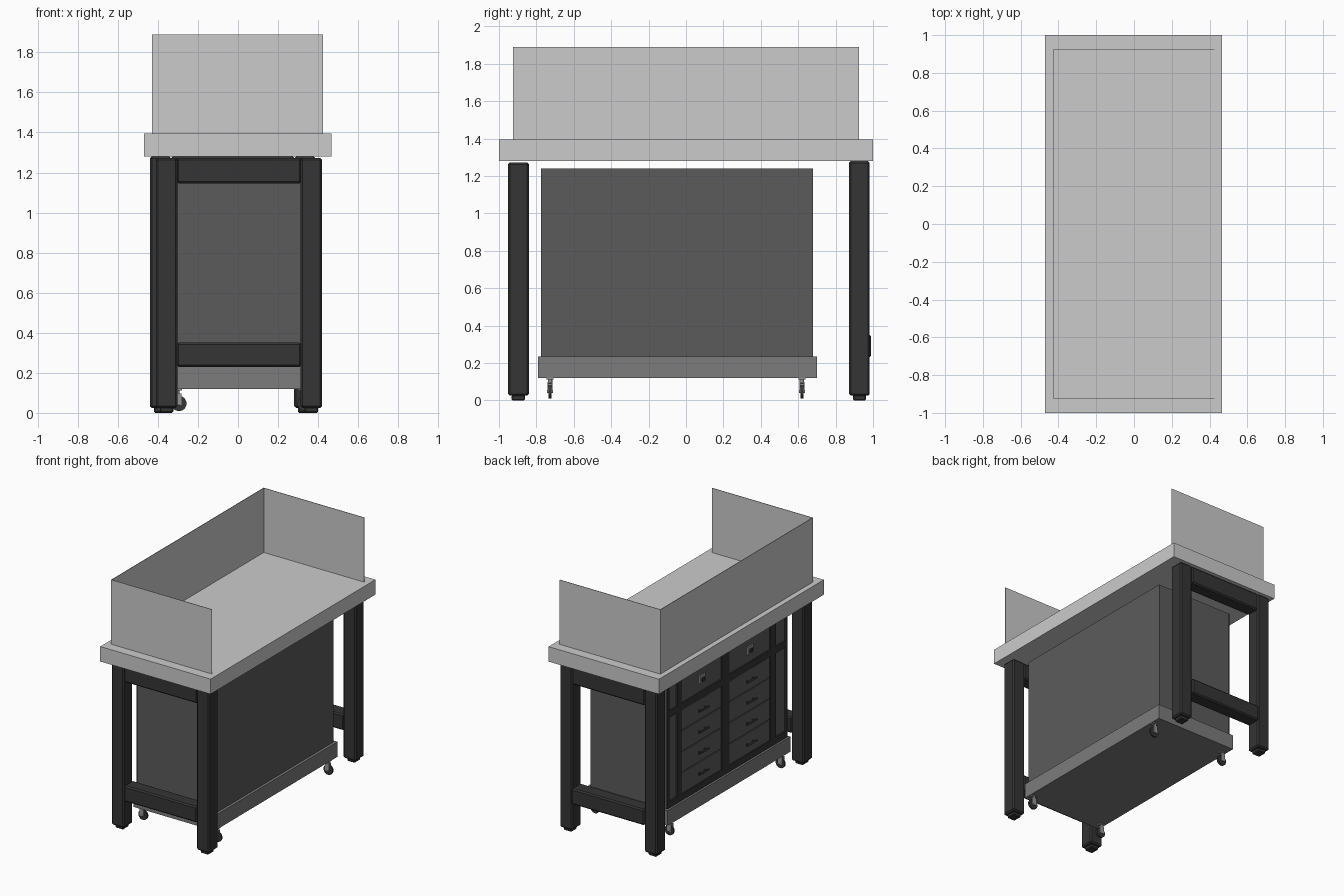
import bpy, math
from mathutils import Vector

if "Cube" in bpy.data.objects:
    bpy.data.objects.remove(bpy.data.objects["Cube"])


def mat(name, v):
    m = bpy.data.materials.new(name)
    m.diffuse_color = (v, v, v, 1)
    m.use_nodes = True
    m.node_tree.nodes["Principled BSDF"].inputs["Base Color"].default_value = m.diffuse_color
    return m


FRAME = mat("dark_frame", 0.035)
BODY = mat("cabinet_grey", 0.105)
BASE = mat("base_grey", 0.2)
METAL = mat("metal", 0.3)


def box(name, x, y, z, m=None, bevel=0):
    """Box from (min, max) ranges on each axis."""
    lo, hi = map(Vector, zip(x, y, z))
    bpy.ops.mesh.primitive_cube_add(size=1, location=(lo + hi) / 2)
    o = bpy.context.object
    o.name = name
    o.scale = hi - lo
    bpy.ops.object.transform_apply(location=False, rotation=False, scale=True)
    if m:
        o.data.materials.append(m)
    if bevel:
        b = o.modifiers.new("chamfer", 'BEVEL')
        b.width, b.segments = bevel, 1
    return o


def cyl(name, loc, r, depth, axis='Z', m=METAL, sides=24):
    rot = {'X': (0, math.pi / 2, 0), 'Y': (math.pi / 2, 0, 0), 'Z': (0, 0, 0)}[axis]
    bpy.ops.mesh.primitive_cylinder_add(vertices=sides, radius=r, depth=depth, location=loc, rotation=rot)
    o = bpy.context.object
    o.name = name
    o.data.materials.append(m)
    bpy.ops.object.shade_smooth_by_angle()
    return o


# worktop and thin splash panels on three sides
box("worktop", (-0.47, 0.467), (-1, 1), (1.28, 1.395))
box("rear_splash_panel", (-0.43, -0.426), (-0.925, 0.925), (1.395, 1.89))
for n, y in (("front", -0.925), ("back", 0.921)):
    box(n + "_splash_panel", (-0.426, 0.425), (y, y + 0.004), (1.395, 1.89))


# end frames: two chamfered legs with feet and two cross rails
def end_frame(name, x0, x1, y0, y1, top, low_y):
    w = 0.107
    for side, x in (("left", x0), ("right", x1 - w)):
        box(f"{name}_{side}_leg", (x, x + w), (y0, y1), (0.025, top), FRAME, 0.01)
        box(f"{name}_{side}_foot", (x + 0.02, x + w - 0.02), (y0 + 0.02, y1 - 0.02), (0, 0.03), FRAME, 0.006)
    rx = (x0 + w - 0.003, x1 - w + 0.003)
    box(name + "_upper_rail", rx, (y0 + 0.003, y1 - 0.003), (1.145, top), FRAME, 0.01)
    box(name + "_lower_rail", rx, low_y, (0.23, 0.352), FRAME, 0.01)


end_frame("front", -0.41, 0.42, -0.952, -0.84, 1.272, (-0.95, -0.843))
end_frame("back", -0.44, 0.387, 0.872, 0.982, 1.28, (0.88, 0.99))

# rolling base and cabinet body
box("rolling_base", (-0.335, 0.355), (-0.79, 0.70), (0.12, 0.235), BASE)
XF = -0.32
box("cabinet_body", (XF + 0.012, 0.335), (-0.775, 0.68), (0.235, 1.24), BODY)

# cabinet face frame
stiles = [(0.66, 0.68), (0.505, 0.56), (-0.07, 0.02), (-0.635, -0.57), (-0.775, -0.755)]
for i, s in enumerate(stiles):
    box(f"face_stile_{i}", (XF, XF + 0.014), s, (0.235, 1.24), FRAME)
rails = [(0.235, 0.285), (0.93, 0.98), (1.19, 1.24)]
for i, r in enumerate(rails):
    box(f"face_rail_{i}", (XF + 0.0005, XF + 0.014), (-0.775, 0.68), r, FRAME)

# drawers: one deep top drawer and four below in each column
for c, (ya, yb) in enumerate([(0.02, 0.505), (-0.57, -0.07)]):
    yc = (ya + yb) / 2
    dy = (ya + 0.006, yb - 0.006)
    box(f"top_drawer_{c}", (XF + 0.004, XF + 0.02), dy, (0.986, 1.184), BODY)
    box(f"top_latch_plate_{c}", (XF - 0.006, XF + 0.006), (yc - 0.035, yc + 0.035), (1.05, 1.11), METAL)
    box(f"top_latch_{c}", (XF - 0.012, XF), (yc - 0.018, yc + 0.018), (1.06, 1.09), FRAME)
    h = (0.93 - 0.285) / 4
    for r in range(4):
        z = 0.285 + r * h
        box(f"drawer_{c}_{r}", (XF + 0.004, XF + 0.02), dy, (z + 0.004, z + h - 0.004), BODY)
        zc = z + h / 2
        cyl(f"drawer_handle_{c}_{r}", (XF - 0.018, yc, zc), 0.006, 0.12, 'Y', FRAME, 12)
        for k in (-1, 1):
            cyl(f"handle_post_{c}_{r}_{k}", (XF - 0.006, yc + k * 0.035, zc), 0.005, 0.024, 'X', FRAME, 12)

# casters: mounting plate, stem, fork and wheel
for i, (x, y) in enumerate([(a, b) for a in (-0.295, 0.335) for b in (-0.727, 0.62)]):
    box(f"caster_plate_{i}", (x - 0.03, x + 0.015), (y - 0.018, y + 0.018), (0.112, 0.12), METAL)
    cyl(f"caster_stem_{i}", (x - 0.01, y, 0.103), 0.012, 0.03)
    cyl(f"caster_wheel_{i}", (x, y, 0.047), 0.038, 0.014, 'Y', FRAME)
    cyl(f"caster_axle_{i}", (x, y, 0.047), 0.008, 0.03, 'Y', METAL, 16)
    for k in (-1, 1):
        yy = y + k * 0.011
        box(f"caster_fork_{i}_{k}", (x - 0.022, x + 0.012), (yy - 0.003, yy + 0.003), (0.04, 0.098), METAL)
    box(f"caster_bridge_{i}", (x - 0.022, x + 0.012), (y - 0.014, y + 0.014), (0.09, 0.098), METAL)
